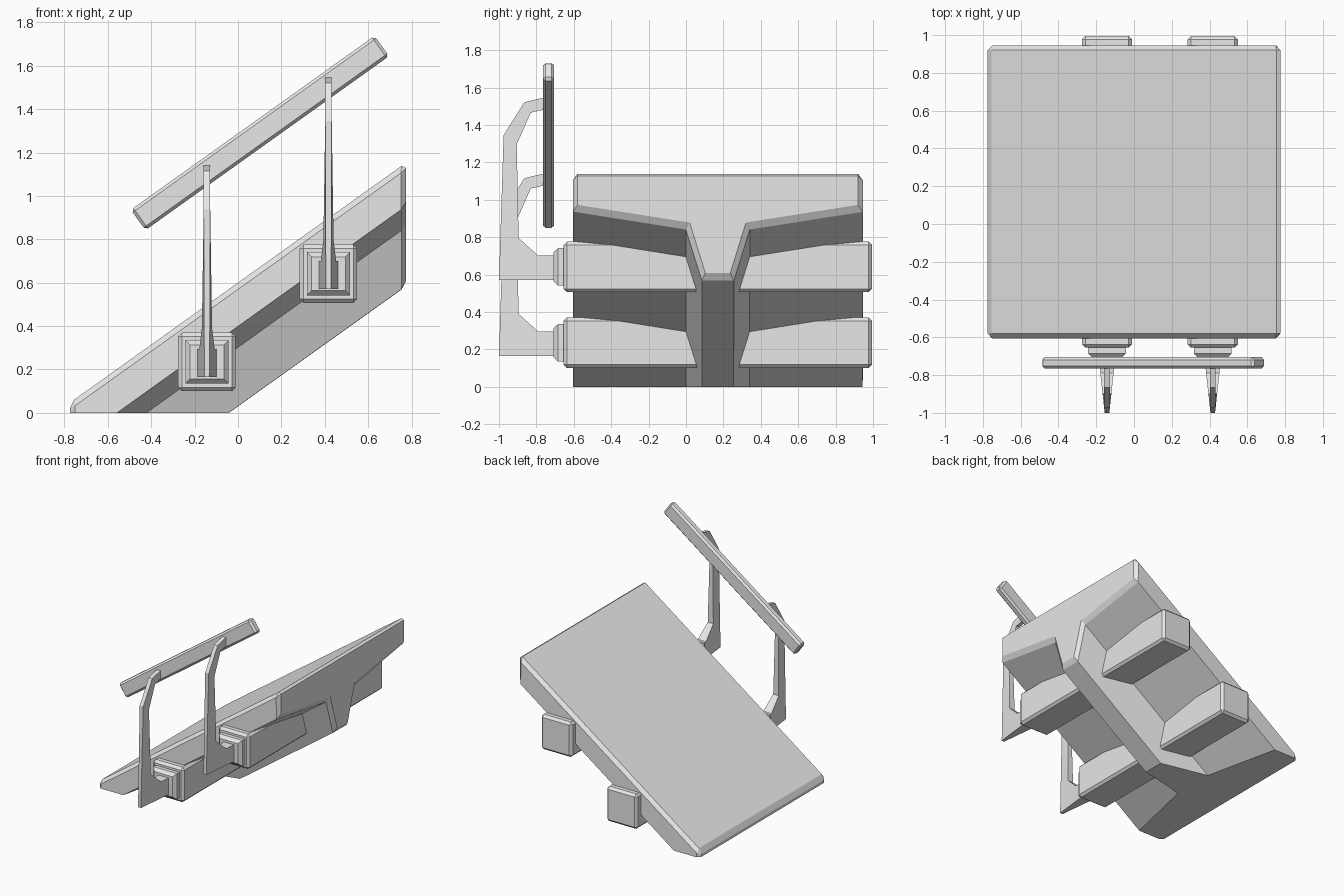
import bpy
import bmesh
import math
from mathutils import Matrix, Vector

old = bpy.data.objects.get("Cube")
if old:
    bpy.data.objects.remove(old, do_unlink=True)

grey = bpy.data.materials.new("light_grey")
grey.use_nodes = True
grey.diffuse_color = (0.8, 0.8, 0.8, 1)
grey.node_tree.nodes["Principled BSDF"].inputs["Base Color"].default_value = (0.8, 0.8, 0.8, 1)

SLOPE = 0.714     # rise of the ramp along x
MID_Y = 0.17      # centre line of the ramp
STEP = 0.56       # distance between the two supports


def finish(bm, name):
    bmesh.ops.recalc_face_normals(bm, faces=bm.faces)
    mesh = bpy.data.meshes.new(name)
    bm.to_mesh(mesh)
    bm.free()
    mesh.materials.append(grey)
    obj = bpy.data.objects.new(name, mesh)
    bpy.context.collection.objects.link(obj)
    return obj


def box(name, centre, size, bevel, angle=0.0):
    bm = bmesh.new()
    bmesh.ops.create_cube(bm, size=1)
    bmesh.ops.scale(bm, vec=size, verts=bm.verts)
    bmesh.ops.bevel(bm, geom=bm.edges[:], offset=bevel, segments=1, affect='EDGES')
    turn = Matrix.Translation(centre) @ Matrix.Rotation(-angle, 4, 'Y')
    bmesh.ops.transform(bm, matrix=turn, verts=bm.verts)
    return finish(bm, name)


def prism(points, to_left, to_right):
    """Closed solid between two copies of a (y, z) profile."""
    bm = bmesh.new()
    a = [bm.verts.new(to_left(y, z)) for y, z in points]
    b = [bm.verts.new(to_right(y, z)) for y, z in points]
    ends = [bm.faces.new(a), bm.faces.new(b[::-1])]
    for i in range(len(a)):
        j = (i + 1) % len(a)
        bm.faces.new((a[i], b[i], b[j], a[j]))
    bmesh.ops.recalc_face_normals(bm, faces=bm.faces)
    return bm, ends


# Sloping deck with a tapered spine below, cut flat at the ground
half = [(0.775, 0.60), (0.775, 0.398), (0.17, 0.303), (0.085, 0.03)]
section = [(MID_Y + y, z) for y, z in half] + [(MID_Y - y, z) for y, z in reversed(half)]
END = 0.775
bm, ends = prism(section,
                 lambda y, z: (-END, y, z - SLOPE * END),
                 lambda y, z: (END, y, z + SLOPE * END))
edges = {e for f in ends for e in f.edges}
for e in bm.edges:
    if all(abs(v.co.z - SLOPE * v.co.x - 0.60) < 0.001 for v in e.verts):
        edges.add(e)
bmesh.ops.bevel(bm, geom=list(edges), offset=0.025, segments=1, affect='EDGES')
cut = bmesh.ops.bisect_plane(bm, geom=bm.verts[:] + bm.edges[:] + bm.faces[:],
                             plane_co=Vector((0, 0, 0)), plane_no=Vector((0, 0, -1)),
                             clear_outer=True)
rim = [g for g in cut["geom_cut"] if isinstance(g, bmesh.types.BMEdge)]
bmesh.ops.holes_fill(bm, edges=rim, sides=0)
finish(bm, "ramp_deck")

# Bent bracket outline in (y, z) for the lower support
outline = [(-0.70, 0.166), (-1.0, 0.166), (-0.975, 0.94), (-0.865, 1.115),
           (-0.74, 1.145), (-0.74, 1.08), (-0.83, 1.06), (-0.905, 0.89),
           (-0.895, 0.39), (-0.79, 0.295), (-0.70, 0.295)]


def bracket_half(y, z):
    """Half thickness: wide at the socket, thin at the outside and top."""
    if z > 0.6:
        return 0.015
    return 0.012 + (y + 1.0) * 0.11


# Cross beams, sockets and brackets
for i, label in enumerate(("lower", "upper")):
    x = -0.143 + i * STEP
    dz = i * 0.406
    box(label + "_cross_beam", (x, MID_Y, 0.235 + dz), (0.265, 1.65, 0.27), 0.018)

    # Stepped socket with a tapered face
    bm = bmesh.new()
    rings = []
    for y, r in ((-0.64, 0.1), (-0.685, 0.1), (-0.708, 0.078)):
        rings.append([bm.verts.new((x + sx * r, y, 0.235 + dz + sz * r))
                      for sx, sz in ((-1, -1), (1, -1), (1, 1), (-1, 1))])
    bm.faces.new(rings[0])
    bm.faces.new(rings[-1])
    for a, b in zip(rings, rings[1:]):
        for k in range(4):
            n = (k + 1) % 4
            bm.faces.new((a[k], a[n], b[n], b[k]))
    finish(bm, label + "_socket")

    bm, _ = prism(outline,
                  lambda y, z: (x - bracket_half(y, z), y, z + dz),
                  lambda y, z: (x + bracket_half(y, z), y, z + dz))
    bmesh.ops.triangulate(bm, faces=[f for f in bm.faces if len(f.verts) > 4])
    finish(bm, label + "_rail_bracket")

# Handrail parallel to the deck
box("handrail", (0.1015, -0.735, 1.29), (1.38, 0.06, 0.115), 0.014, math.atan(SLOPE))
